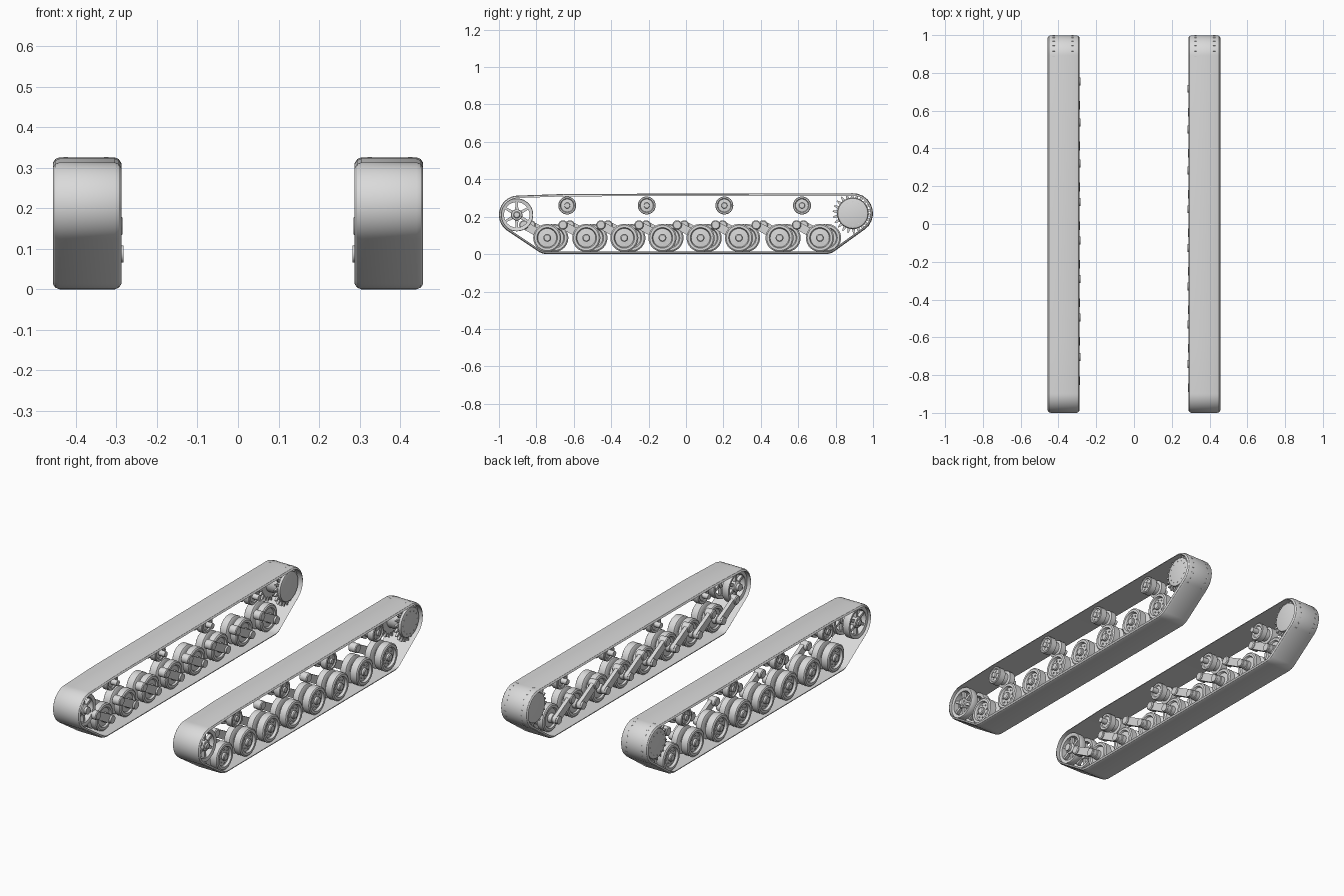
import bpy
import bmesh
from math import sin, cos, pi, radians

cube = bpy.data.objects.get("Cube")
if cube:
    bpy.data.objects.remove(cube, do_unlink=True)

grey = bpy.data.materials.new("plain_grey")
grey.use_nodes = True
grey.diffuse_color = (0.7, 0.7, 0.7, 1)
grey.node_tree.nodes["Principled BSDF"].inputs["Base Color"].default_value = (0.7, 0.7, 0.7, 1)


def hull(circles, n=64):
    """Outline wrapped around circles (y, z, r), as (y, z, outward y, outward z)."""
    pts = sorted((y + r * cos(2 * pi * i / n), z + r * sin(2 * pi * i / n),
                  cos(2 * pi * i / n), sin(2 * pi * i / n))
                 for y, z, r in circles for i in range(n))

    def half(seq):
        out = []
        for p in seq:
            while len(out) > 1 and ((out[-1][0] - out[-2][0]) * (p[1] - out[-2][1])
                                    - (out[-1][1] - out[-2][1]) * (p[0] - out[-2][0])) <= 1e-9:
                out.pop()
            out.append(p)
        return out[:-1]
    return half(pts) + half(pts[::-1])


def bridge(bm, a, b):
    for i in range(len(a)):
        j = (i + 1) % len(a)
        bm.faces.new((a[i], a[j], b[j], b[i]))


def lathe(bm, profile, y=0, z=0, n=40, closed=False):
    """Spin (radius, x) points round an axle along x."""
    rings = [[bm.verts.new((x, y + r * cos(2 * pi * i / n), z + r * sin(2 * pi * i / n)))
              for i in range(n)] for r, x in profile]
    for a, b in zip(rings, rings[1:]):
        bridge(bm, a, b)
    if closed:
        bridge(bm, rings[-1], rings[0])
    else:
        bm.faces.new(rings[0])
        bm.faces.new(rings[-1])


def plate(bm, outline, x0, x1):
    """Extrude a (y, z) outline along x."""
    a, b = ([bm.verts.new((x, p[0], p[1])) for p in outline] for x in (x0, x1))
    bridge(bm, a, b)
    bm.faces.new(a)
    bm.faces.new(b)


def bolts(bm, count, radius, x0, x1, size=0.004):
    for i in range(count):
        a = 2 * pi * i / count
        lathe(bm, [(size, x0), (size, x1)], radius * cos(a), radius * sin(a), 8)


def make(name, bm, side, y=0, z=0):
    for v in bm.verts:
        v.co.x *= side
    bmesh.ops.recalc_face_normals(bm, faces=bm.faces)
    mesh = bpy.data.meshes.new(name)
    bm.to_mesh(mesh)
    bm.free()
    mesh.materials.append(grey)
    ob = bpy.data.objects.new(name, mesh)
    ob.location = (0, y, z)
    bpy.context.collection.objects.link(ob)
    bpy.ops.object.select_all(action='DESELECT')
    ob.select_set(True)
    bpy.context.view_layer.objects.active = ob
    bpy.ops.object.shade_smooth_by_angle(angle=radians(32))


def belt():
    bm = bmesh.new()
    path = hull([(-0.897, 0.21, 0.103), (0.892, 0.218, 0.107), (-0.742, 0.086, 0.086),
                 (0.745, 0.086, 0.086), (-0.635, 0.26, 0.062)])
    section = [(0.304, 0), (0.441, 0), (0.451, 0.004), (0.457, 0.013),
               (0.288, 0.013), (0.294, 0.004)]
    rings = [[bm.verts.new((x, y - d * ny, z - d * nz)) for x, d in section]
             for y, z, ny, nz in path]
    for a, b in zip(rings, rings[1:] + rings[:1]):
        bridge(bm, a, b)
    return bm


def road_wheel():
    # twin tyres, dished faces and an axle reaching inward
    bm = bmesh.new()
    lathe(bm, [(0.016, 0.447), (0.021, 0.443), (0.021, 0.432), (0.05, 0.429), (0.055, 0.442),
               (0.068, 0.442), (0.075, 0.437), (0.075, 0.398), (0.068, 0.393), (0.045, 0.391),
               (0.045, 0.377), (0.068, 0.375), (0.075, 0.371), (0.075, 0.338), (0.068, 0.333),
               (0.055, 0.333), (0.05, 0.342), (0.026, 0.34), (0.026, 0.318), (0.021, 0.316),
               (0.021, 0.283)])
    bolts(bm, 8, 0.036, 0.425, 0.435)
    return bm


def swing_arm():
    # trailing arm from wheel axle up and forward to its pivot
    bm = bmesh.new()
    plate(bm, hull([(0, 0, 0.023), (-0.125, 0.069, 0.021)], 32), 0.293, 0.314)
    lathe(bm, [(0.02, 0.285), (0.025, 0.289), (0.025, 0.33), (0.02, 0.334)], -0.125, 0.069, 24)
    return bm


def return_roller():
    bm = bmesh.new()
    lathe(bm, [(0.014, 0.444), (0.016, 0.436), (0.034, 0.434), (0.038, 0.44), (0.045, 0.44),
               (0.048, 0.437), (0.048, 0.402), (0.034, 0.398), (0.034, 0.372), (0.048, 0.368),
               (0.048, 0.336), (0.045, 0.333), (0.034, 0.333), (0.03, 0.338), (0.015, 0.336),
               (0.015, 0.3)], n=32)
    bolts(bm, 6, 0.025, 0.43, 0.438, 0.003)
    return bm


def sprocket():
    bm = bmesh.new()
    lathe(bm, [(0.07, 0.446), (0.08, 0.443), (0.083, 0.432), (0.083, 0.418), (0.055, 0.412),
               (0.055, 0.338), (0.083, 0.332), (0.083, 0.318), (0.08, 0.307), (0.07, 0.304)], n=48)
    teeth = 22
    outline = []
    for i in range(teeth):
        for step, r in ((0, 0.084), (0.3, 0.084), (0.55, 0.108), (0.75, 0.108)):
            a = 2 * pi * (i + step) / teeth
            outline.append((r * cos(a), r * sin(a)))
    for x in (0.325, 0.425):
        plate(bm, outline, x - 0.006, x + 0.006)
    bolts(bm, 12, 0.062, 0.44, 0.448, 0.003)
    return bm


def idler():
    # two open spoked rims on one hub
    bm = bmesh.new()
    lathe(bm, [(0.014, 0.447), (0.018, 0.441), (0.028, 0.438), (0.03, 0.432), (0.03, 0.405),
               (0.02, 0.4), (0.02, 0.352), (0.03, 0.348), (0.03, 0.316), (0.02, 0.31),
               (0.02, 0.296)], n=32)
    for x in (0.33, 0.42):
        lathe(bm, [(0.068, x - 0.016), (0.086, x - 0.02), (0.088, x - 0.016), (0.088, x + 0.016),
                   (0.086, x + 0.02), (0.068, x + 0.016)], n=48, closed=True)
        for i in range(6):
            a = pi * i / 3 + pi / 6
            corners = [(0.024, -0.009), (0.073, -0.006), (0.073, 0.006), (0.024, 0.009)]
            plate(bm, [(r * cos(a) - w * sin(a), r * sin(a) + w * cos(a)) for r, w in corners],
                  x - 0.008, x + 0.01)
    bolts(bm, 6, 0.023, 0.435, 0.443, 0.003)
    return bm


# Both running gears; one side's wheels sit slightly further back
wheel_rows = (-0.742, -0.533, -0.33, -0.126, 0.078, 0.283, 0.5, 0.716)
for label, side, shift in (("left", 1, 0), ("right", -1, 0.038)):
    make(label + "_track_belt", belt(), side)
    make(label + "_drive_sprocket", sprocket(), side, 0.892, 0.218)
    make(label + "_front_idler", idler(), side, -0.905, 0.21)
    for i, y in enumerate(wheel_rows, 1):
        make(f"{label}_road_wheel_{i}", road_wheel(), side, y + shift, 0.087)
        make(f"{label}_swing_arm_{i}", swing_arm(), side, y + shift, 0.087)
    for i, y in enumerate((-0.635, -0.21, 0.205, 0.62), 1):
        make(f"{label}_return_roller_{i}", return_roller(), side, y, 0.26)
